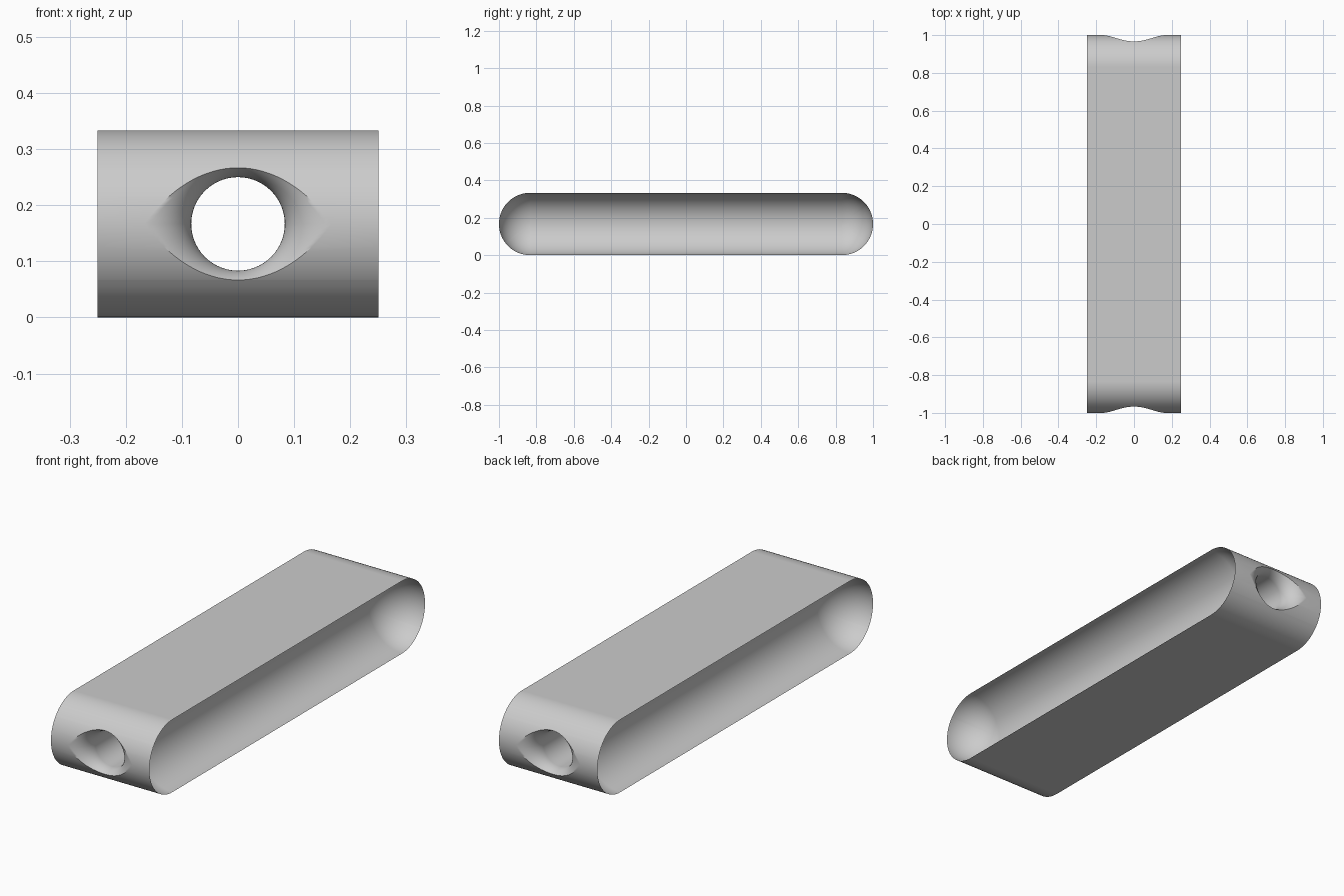
import bpy, bmesh
from math import sin, cos, asin, atan2, sqrt, pi

cube = bpy.data.objects.get("Cube")
if cube:
    bpy.data.objects.remove(cube, do_unlink=True)

R = 1 / 6            # end cap and groove radius
M = R / 2            # bore radius, also its flare radius
HALF_W = 0.25
CAP_Y = 1 - R        # centre of the rounded ends
FLARE_Y = 1 - M      # where the bore starts to flare
RIM = asin(0.6)      # cap angle at the top of the flared mouth

# Cap angles, closer together where the mouth closes
N = 16
mouth = [RIM * sin(pi / 2 * i / N) for i in range(-N, N + 1)]
outer = [RIM + (pi / 2 - RIM) * i / 10 for i in range(1, 11)]
phis = [-a for a in reversed(outer)] + mouth + outer


def mouth_edge(phi):
    """Half width of the mouth and flare angle at a cap angle."""
    if abs(phi) > RIM + 1e-6:
        return 0, 0
    rise = min(M, CAP_Y + R * cos(phi) - FLARE_Y)
    rho = R - sqrt(M * M - rise * rise)
    return sqrt(max(0, rho ** 2 - (R * sin(phi)) ** 2)), asin(rise / M)


def outline(radius):
    """Stadium loop of (y, z, cap angle)."""
    return [(s * (CAP_Y + radius * cos(p)), R + s * radius * sin(p), p)
            for s in (1, -1) for p in phis]


bm = bmesh.new()


def skin(rows):
    """Join closed rows of points with faces."""
    grid = [[bm.verts.new(p) for p in row] for row in rows]
    for a, b in zip(grid, grid[1:]):
        for i in range(len(a)):
            bm.faces.new((a[i - 1], a[i], b[i], b[i - 1]))


for side in (1, -1):
    # Outer band, split around the mouths
    loop = outline(R)
    skin([[(side * HALF_W, y, z) for y, z, p in loop],
          [(side * mouth_edge(p)[0], y, z) for y, z, p in loop]])
    # Round-bottomed side groove
    steps = [pi / 2 * i / 20 for i in range(21)]
    skin([[(side * (HALF_W - R * sin(t)), y, z)
           for y, z, p in outline(R * cos(t))] for t in steps])

# Through bore with flared mouths
columns = []
for side in (1, -1):
    for phi in mouth[::side]:
        w, flare = mouth_edge(phi)
        theta = atan2(R * sin(phi), side * w)
        half = []
        for i in range(13):
            a = flare * (1 - i / 12)
            rho = R - M * cos(a)
            half.append((rho * cos(theta), FLARE_Y + M * sin(a), R + rho * sin(theta)))
        columns.append(half + [(x, -y, z) for x, y, z in reversed(half)])
skin(list(zip(*columns)))

bmesh.ops.remove_doubles(bm, verts=bm.verts, dist=1e-5)
bmesh.ops.recalc_face_normals(bm, faces=bm.faces)
mesh = bpy.data.meshes.new("grooved_link")
bm.to_mesh(mesh)
bm.free()
link = bpy.data.objects.new("grooved_link", mesh)
bpy.context.collection.objects.link(link)

# Plain grey material
grey = bpy.data.materials.new("plain_grey")
grey.use_nodes = True
grey.diffuse_color = (0.6, 0.6, 0.6, 1)
grey.node_tree.nodes["Principled BSDF"].inputs["Base Color"].default_value = (0.6, 0.6, 0.6, 1)
mesh.materials.append(grey)

# Smooth curves, crisp rims and true flats
bpy.ops.object.select_all(action='DESELECT')
link.select_set(True)
bpy.context.view_layer.objects.active = link
bpy.ops.object.shade_smooth_by_angle()
normals = link.modifiers.new("flat_normals", 'WEIGHTED_NORMAL')
normals.keep_sharp = True
